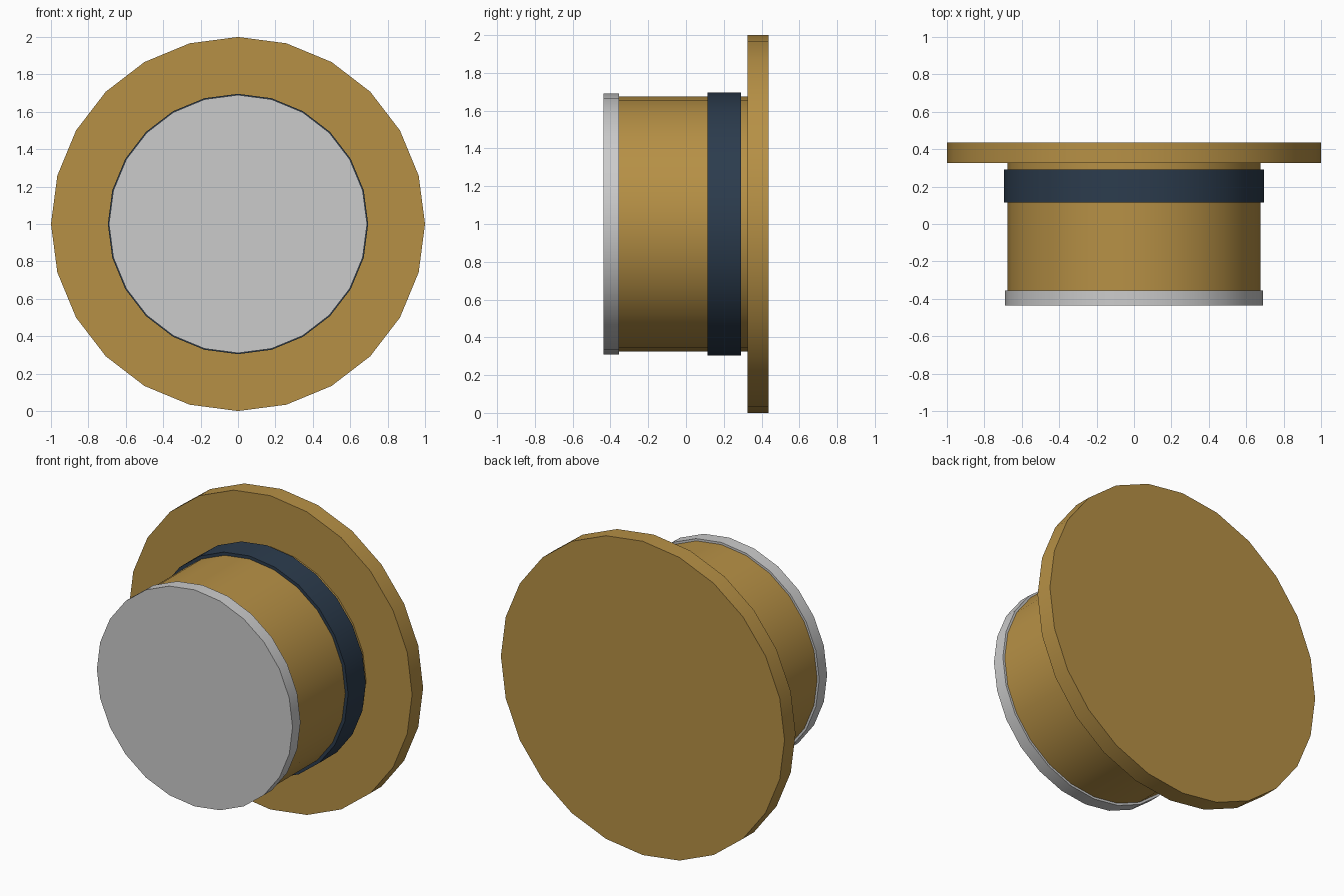
import bpy, math

if "Cube" in bpy.data.objects:
    bpy.data.objects.remove(bpy.data.objects["Cube"])


def material(name, color):
    m = bpy.data.materials.new(name)
    m.diffuse_color = (*color, 1)
    m.use_nodes = True
    m.node_tree.nodes["Principled BSDF"].inputs["Base Color"].default_value = m.diffuse_color
    return m


def disc(name, radius, y0, y1, mat=None):
    """24-sided cylinder lying along y, centred at z = 1."""
    bpy.ops.mesh.primitive_cylinder_add(
        vertices=24, radius=radius, depth=y1 - y0,
        location=(0, (y0 + y1) / 2, 1), rotation=(math.pi / 2, 0, 0))
    ob = bpy.context.object
    ob.name = name
    bpy.ops.object.transform_apply(location=False, rotation=True, scale=True)
    bpy.ops.object.shade_smooth_by_angle(angle=math.radians(30))
    if mat:
        ob.data.materials.append(mat)
    return ob


gold = material("gold", (0.47, 0.28, 0.06))
navy = material("navy", (0.025, 0.045, 0.075))

# wide flange at the back
disc("flange", 1.0, 0.325, 0.436, gold)
# main drum
disc("drum", 0.676, -0.38, 0.34, gold)
# dark band round the drum
disc("band", 0.696, 0.115, 0.292, navy)
# grey front plate
disc("front_plate", 0.69, -0.436, -0.356)
